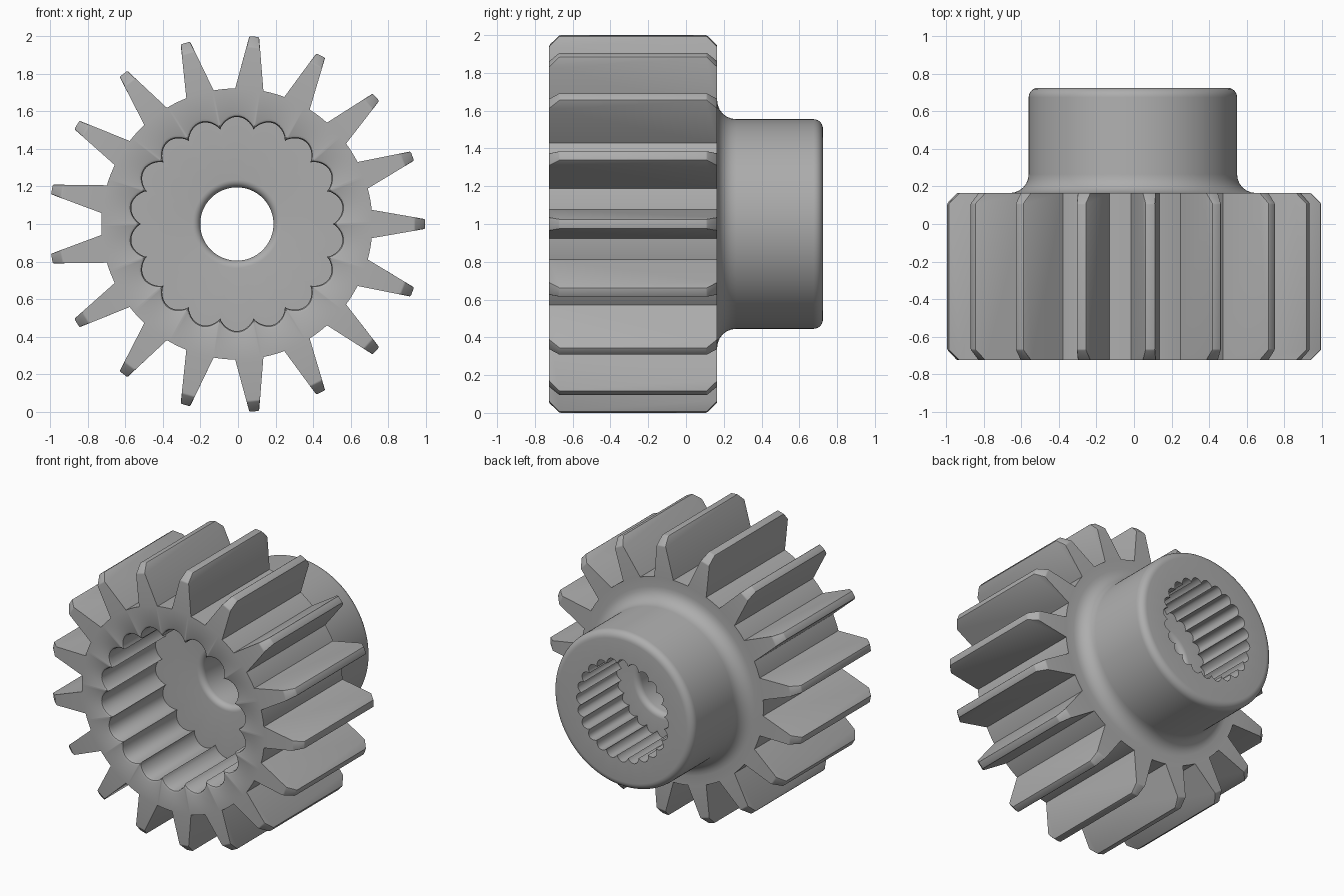
import bpy, bmesh
from math import pi, sin, cos, radians

old = bpy.data.objects.get("Cube")
if old:
    bpy.data.objects.remove(old, do_unlink=True)

STEEL = (0.42, 0.42, 0.42, 1)
mat = bpy.data.materials.new("plain steel grey")
mat.use_nodes = True
mat.diffuse_color = STEEL
mat.node_tree.nodes["Principled BSDF"].inputs["Base Color"].default_value = STEEL

CX, CZ = -0.006, 1.0          # gear axis, running along y
FRONT, SHOULDER, BACK = -0.725, 0.165, 0.725
STEPS = 432
TEETH = 17


def finish(bm, name, angle):
    bmesh.ops.recalc_face_normals(bm, faces=bm.faces)
    mesh = bpy.data.meshes.new(name)
    bm.to_mesh(mesh)
    bm.free()
    mesh.materials.append(mat)
    ob = bpy.data.objects.new(name, mesh)
    ob.location = (CX, 0, CZ)
    bpy.context.collection.objects.link(ob)
    bpy.ops.object.select_all(action="DESELECT")
    ob.select_set(True)
    bpy.context.view_layer.objects.active = ob
    bpy.ops.object.shade_smooth_by_angle(angle=radians(angle))
    return ob


def arc(y, r, size, start, end, n=6):
    """Quarter-round in the (y, radius) plane; angles in degrees from +y."""
    out = []
    for i in range(n + 1):
        a = radians(start + (end - start) * i / n)
        out.append((y + size * cos(a), r + size * sin(a), 0, 0))
    return out


# Body section: (y, radius, lobe depth, lobe count), one closed loop
LOBES, LOBE_DEPTH = 18, 0.06
SPLINES, SPLINE_DEPTH = 24, 0.035
HUB, HOLE, ROOT = 0.555, 0.195, 0.722
section = [(FRONT, ROOT, 0, 0), (SHOULDER, ROOT, 0, 0)]
section += arc(SHOULDER + 0.1, HUB + 0.1, 0.1, 180, 270)       # shoulder fillet
section += arc(BACK - 0.05, HUB - 0.05, 0.05, 90, 0)           # hub edge
section += [(y, r, SPLINE_DEPTH, SPLINES) for y, r in          # rear splined bore
            ((BACK, 0.33), (0.27, 0.33))]
section += arc(0.23, HOLE + 0.04, 0.04, 0, -90)                # through hole
section += arc(-0.08, HOLE + 0.04, 0.04, 270, 180)
section += [(y, r, LOBE_DEPTH, LOBES) for y, r in              # front lobed pocket
            ((-0.12, 0.51), (FRONT + 0.02, 0.51),
             (FRONT + 0.006, 0.516), (FRONT, 0.53))]

bm = bmesh.new()
rings = []
for y, r, depth, count in section:
    ring = []
    for i in range(STEPS):
        a = 2 * pi * i / STEPS
        wave = abs(cos(count * (a - pi / 2) / 2)) ** 0.75
        rad = r + depth * wave
        ring.append(bm.verts.new((rad * cos(a), y, rad * sin(a))))
    rings.append(ring)
for k, ring in enumerate(rings):
    nxt = rings[(k + 1) % len(rings)]
    for i in range(STEPS):
        j = (i + 1) % STEPS
        bm.faces.new((ring[i], ring[j], nxt[j], nxt[i]))
finish(bm, "gear_body", 35)

# Teeth: tapered blades with chamfered ends
BASE, TIP, CHAMFER = 0.715, 1.002, 0.055
side = [(BASE, FRONT), (TIP - CHAMFER, FRONT), (TIP, FRONT + CHAMFER),
        (TIP, SHOULDER - CHAMFER), (TIP - CHAMFER, SHOULDER), (BASE, SHOULDER)]
bm = bmesh.new()
for t in range(TEETH):
    a = 2 * pi * t / TEETH
    flanks = []
    for s in (-1, 1):
        row = []
        for r, y in side:
            w = s * (0.076 - 0.05 * (r - BASE) / (TIP - BASE))
            row.append(bm.verts.new((r * cos(a) - w * sin(a), y,
                                     r * sin(a) + w * cos(a))))
        flanks.append(row)
    p, q = flanks
    bm.faces.new(p)
    bm.faces.new(q[::-1])
    for i in range(len(side)):
        j = (i + 1) % len(side)
        bm.faces.new((p[i], p[j], q[j], q[i]))
bmesh.ops.recalc_face_normals(bm, faces=bm.faces)
tips = [e for e in bm.edges
        if all(v.co.x ** 2 + v.co.z ** 2 > 0.8 for v in e.verts)]
bmesh.ops.bevel(bm, geom=tips, offset=0.006, segments=2, profile=0.5,
                affect="EDGES", clamp_overlap=True)
finish(bm, "gear_teeth", 30)
